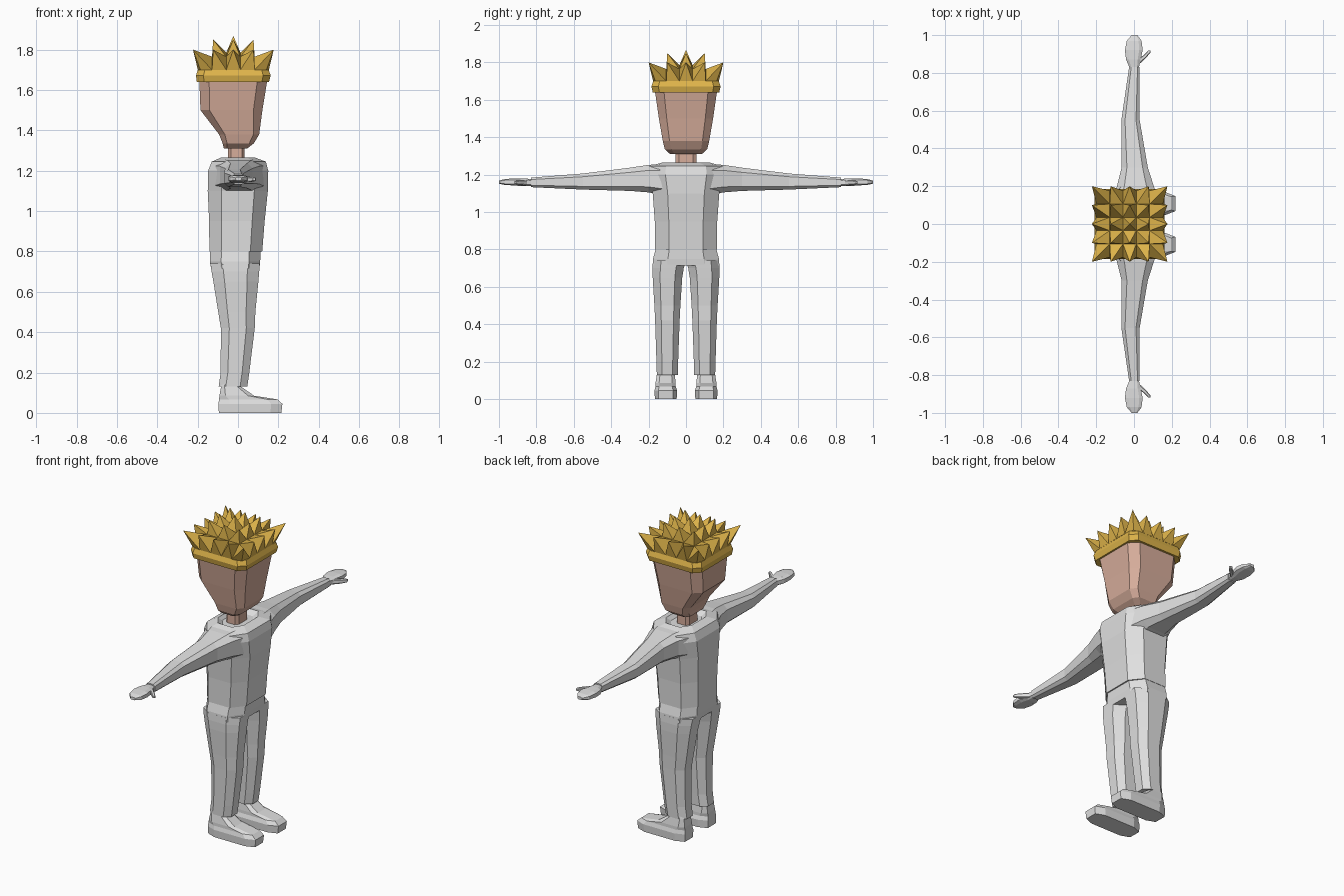
import bpy, bmesh
from mathutils import Vector


def material(name, rgb):
    m = bpy.data.materials.new(name)
    m.diffuse_color = (*rgb, 1)
    return m


GREY = material("light grey cloth", (0.74, 0.74, 0.74))
SKIN = material("skin", (0.68, 0.42, 0.33))
GOLD = material("golden hair", (0.74, 0.46, 0.07))


def finish(name, bm, mat, mirror=False):
    bmesh.ops.recalc_face_normals(bm, faces=bm.faces)
    me = bpy.data.meshes.new(name)
    bm.to_mesh(me)
    bm.free()
    me.materials.append(mat)
    ob = bpy.data.objects.new(name, me)
    bpy.context.collection.objects.link(ob)
    if mirror:
        mod = ob.modifiers.new("mirror", "MIRROR")
        mod.use_axis = (False, True, False)
        mod.use_mirror_merge = False
    return ob


def loft(name, rows, mat, axis="z", c=0.4, mirror=False):
    """Octagonal loft. Row: position on axis, then a-range and b-range (xy for z, xz for y)."""
    bm = bmesh.new()
    k = 1 - c
    shape = [(1, -k), (1, k), (k, 1), (-k, 1), (-1, k), (-1, -k), (-k, -1), (k, -1)]
    rings = []
    for t, a0, a1, b0, b1 in rows:
        ring = []
        for u, v in shape:
            a = (a0 + a1) / 2 + u * (a1 - a0) / 2
            b = (b0 + b1) / 2 + v * (b1 - b0) / 2
            ring.append(bm.verts.new((a, b, t) if axis == "z" else (a, t, b)))
        rings.append(ring)
    for r, s in zip(rings, rings[1:]):
        for i in range(8):
            j = (i + 1) % 8
            bm.faces.new((r[i], r[j], s[j], s[i]))
    bm.faces.new(rings[0])
    bm.faces.new(rings[-1])
    return finish(name, bm, mat, mirror)


def sym(rows):
    """Rows given as z, x0, x1, half width in y."""
    return [(z, a, b, -h, h) for z, a, b, h in rows]


# Shirt body with a sunken collar
loft("shirt", sym([(0.80, -0.142, 0.120, 0.165), (0.95, -0.143, 0.132, 0.167),
                   (1.10, -0.150, 0.148, 0.178), (1.20, -0.148, 0.150, 0.200),
                   (1.245, -0.130, 0.138, 0.195), (1.265, -0.085, 0.085, 0.125),
                   (1.245, -0.070, 0.065, 0.090)]), GREY, c=0.45)

# Sleeves
loft("sleeve", [(0.12, -0.125, 0.130, 1.09, 1.257), (0.20, -0.090, 0.105, 1.105, 1.252),
                (0.30, -0.065, 0.073, 1.113, 1.237), (0.55, -0.067, 0.030, 1.120, 1.206),
                (0.83, -0.026, 0.030, 1.133, 1.184)], GREY, "y", mirror=True)

# Hands and thumbs
loft("hand", [(0.82, -0.020, 0.024, 1.140, 1.176), (0.87, -0.042, 0.035, 1.138, 1.180),
              (0.92, -0.048, 0.046, 1.142, 1.180), (0.97, -0.038, 0.040, 1.145, 1.176),
              (1.00, -0.012, 0.018, 1.152, 1.168)], GREY, "y", mirror=True)
loft("thumb", [(0.85, 0.000, 0.032, 1.142, 1.172), (0.885, 0.040, 0.068, 1.144, 1.170),
               (0.908, 0.066, 0.088, 1.148, 1.168), (0.918, 0.074, 0.086, 1.152, 1.164)],
     GREY, "y", mirror=True)

# Trousers: hips and legs
loft("hips", sym([(0.715, -0.133, 0.106, 0.178), (0.75, -0.140, 0.110, 0.176),
                  (0.80, -0.138, 0.112, 0.163)]), GREY, c=0.45)
loft("trouser_leg", [(0.13, -0.096, 0.046, 0.044, 0.156), (0.20, -0.086, 0.056, 0.042, 0.158),
                     (0.42, -0.085, 0.083, 0.034, 0.165), (0.50, -0.098, 0.086, 0.030, 0.169),
                     (0.65, -0.122, 0.101, 0.020, 0.178), (0.70, -0.131, 0.105, 0.012, 0.179),
                     (0.74, -0.137, 0.108, 0.0, 0.177)], GREY, c=0.5, mirror=True)

# Shoes
loft("shoe", [(0.0, -0.095, 0.215, 0.050, 0.166), (0.045, -0.097, 0.220, 0.047, 0.169),
              (0.067, -0.094, 0.195, 0.055, 0.163), (0.085, -0.092, 0.080, 0.055, 0.163),
              (0.13, -0.084, 0.015, 0.060, 0.156), (0.15, -0.080, 0.012, 0.065, 0.150)],
     GREY, c=0.35, mirror=True)

# Neck and head
loft("neck", sym([(1.23, -0.050, 0.033, 0.056), (1.33, -0.048, 0.033, 0.056)]), SKIN, c=0.35)
loft("head", sym([(1.31, -0.070, 0.045, 0.085), (1.335, -0.076, 0.078, 0.113),
                  (1.38, -0.094, 0.105, 0.124), (1.50, -0.186, 0.121, 0.145),
                  (1.66, -0.192, 0.147, 0.168)]), SKIN, c=0.29)

# Hair: rim band
CX = -0.023
loft("hair_band", sym([(1.64, -0.204, 0.154, 0.178), (1.672, -0.208, 0.162, 0.185),
                       (1.70, -0.199, 0.152, 0.175)]), GOLD, c=0.2)

# Hair: 5 x 5 spikes fanning out over a shallow dome
N = 5
bm = bmesh.new()
verts = []
for i in range(N + 1):
    for j in range(N + 1):
        u, v = 2 * i / N - 1, 2 * j / N - 1
        r = max(abs(u), abs(v))
        z = 1.70 if r > 0.9 else (1.765 if r > 0.5 else 1.785)
        s = 0.93 if abs(u) + abs(v) > 1.9 else 1
        verts.append(bm.verts.new((CX + 0.176 * u * s, 0.176 * v * s, z)))
for i in range(N):
    for j in range(N):
        u, v = (i - 2) / 2, (j - 2) / 2
        r = max(abs(u), abs(v))
        z = 1.80 if r > 0.9 else 1.868 - 0.018 * 2 * r
        k = 0.2
        tip = bm.verts.new((CX + k * u, k * v, z))
        q = [verts[a * (N + 1) + b] for a, b in
             ((i, j), (i + 1, j), (i + 1, j + 1), (i, j + 1))]
        for a in range(4):
            bm.faces.new((q[a], q[(a + 1) % 4], tip))
finish("hair_spikes", bm, GOLD)
